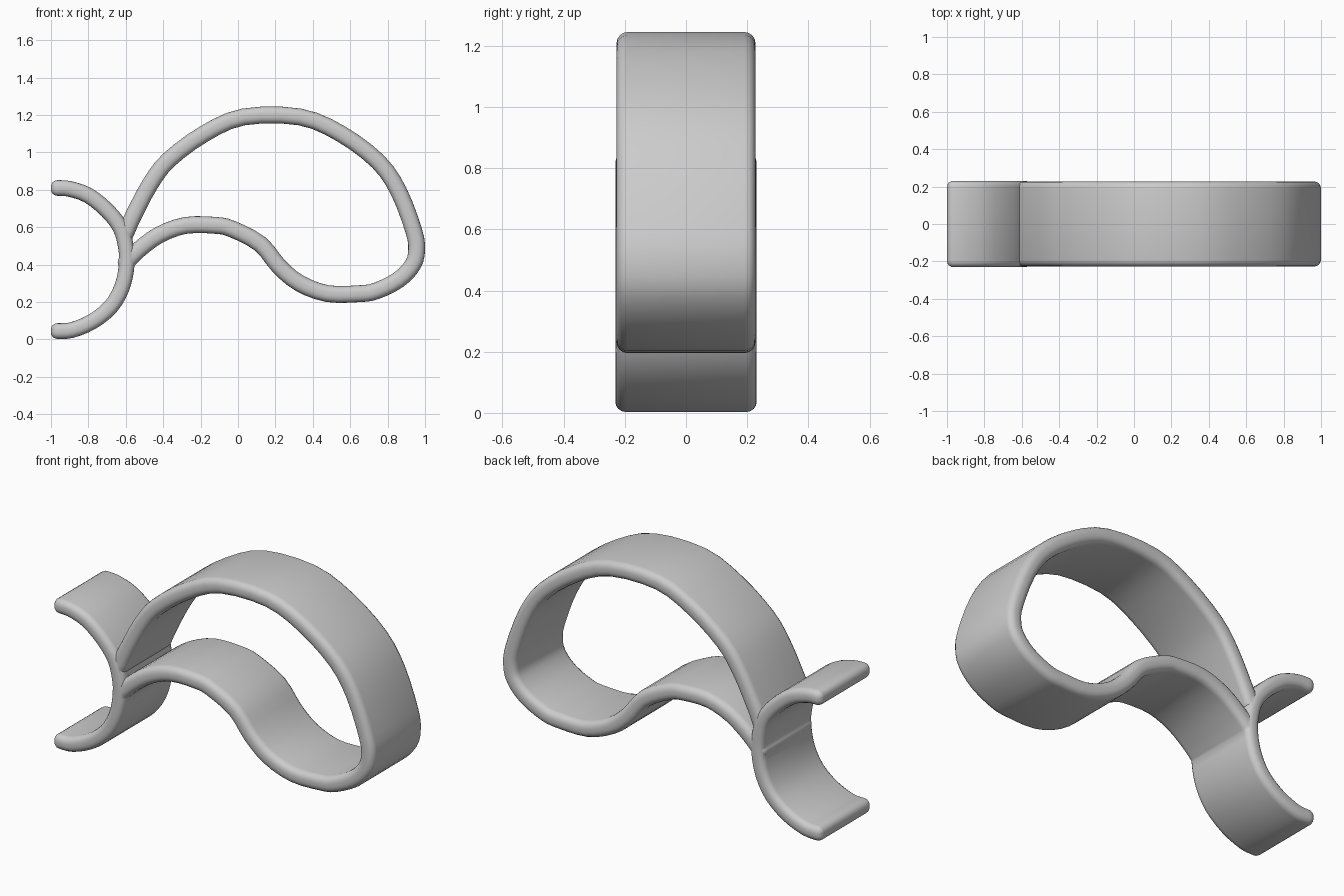
import bpy
import bmesh
from math import sin, cos, pi, sqrt, radians
from mathutils import Vector

default_cube = bpy.data.objects.get("Cube")
if default_cube:
    bpy.data.objects.remove(default_cube, do_unlink=True)

# Single grey finish
grey = bpy.data.materials.new("light grey")
grey.use_nodes = True
colour = (0.6, 0.6, 0.6, 1)
grey.diffuse_color = colour
grey.node_tree.nodes["Principled BSDF"].inputs["Base Color"].default_value = colour


def smooth_path(points, steps=3):
    """Catmull-Rom path through the (x, z) control points."""
    pts = [Vector(p) for p in points]
    pts = [2 * pts[0] - pts[1]] + pts + [2 * pts[-1] - pts[-2]]
    path = []
    for a, b, c, d in zip(pts, pts[1:], pts[2:], pts[3:]):
        for i in range(steps):
            t = i / steps
            path.append(b + (c - a) * t / 2
                        + (2 * a - 5 * b + 4 * c - d) * t * t / 2
                        + (3 * b - a - 3 * c + d) * t ** 3 / 2)
    return path + [pts[-2]]


def section(half_width, half_thick, radius, corner_steps=4):
    """Rounded rectangle as (across, depth) pairs."""
    out = []
    for quarter, (sx, sy) in enumerate(((1, 1), (-1, 1), (-1, -1), (1, -1))):
        for i in range(corner_steps + 1):
            a = (quarter + i / corner_steps) * pi / 2
            out.append((sx * (half_thick - radius) + radius * cos(a),
                        sy * (half_width - radius) + radius * sin(a)))
    return out


def ribbon(name, points, half_width, half_thick):
    """Sweep a rounded strip along a path, with rounded ends."""
    path = smooth_path(points)
    count = len(path)
    stations = []
    for i, p in enumerate(path):
        tangent = (path[min(i + 1, count - 1)] - path[max(i - 1, 0)]).normalized()
        stations.append((p, tangent, 0))
    radius = half_thick * 0.85
    caps = []
    for angle in (20, 45, 65, 85):
        a = radians(angle)
        caps.append((radius * sin(a), radius * (1 - cos(a))))
    first, last = stations[0], stations[-1]
    head = [(first[0] - first[1] * d, first[1], inset) for d, inset in reversed(caps)]
    tail = [(last[0] + last[1] * d, last[1], inset) for d, inset in caps]

    bm = bmesh.new()
    rings = []
    for p, t, inset in head + stations + tail:
        outline = section(half_width - inset, half_thick - inset,
                          max(half_thick * 0.8 - inset, half_thick * 0.08))
        rings.append([bm.verts.new((p.x - t.y * u, v, p.y + t.x * u))
                      for u, v in outline])
    n = len(rings[0])
    for r, s in zip(rings, rings[1:]):
        for i in range(n):
            j = (i + 1) % n
            bm.faces.new((r[i], r[j], s[j], s[i]))
    bm.faces.new(rings[0])
    bm.faces.new(rings[-1])
    bmesh.ops.recalc_face_normals(bm, faces=bm.faces)
    mesh = bpy.data.meshes.new(name)
    bm.to_mesh(mesh)
    bm.free()
    mesh.materials.append(grey)
    obj = bpy.data.objects.new(name, mesh)
    bpy.context.collection.objects.link(obj)
    return obj


# Body loop: over the back, round the head, along the belly to the tail stem
body_points = [
    (-.6, .57), (-.56, .66), (-.47, .83), (-.37, .96), (-.18, 1.1), (.03, 1.19),
    (.33, 1.19), (.55, 1.1), (.75, .95), (.86, .79), (.94, .58), (.955, .48),
    (.935, .4), (.86, .32), (.74, .26), (.65, .245), (.48, .245), (.33, .3),
    (.22, .39), (.12, .51), (-.03, .59), (-.12, .61), (-.28, .61), (-.42, .56),
    (-.53, .48), (-.6, .41)]
# Tail: upper fluke, stem, lower fluke
tail_points = [
    (-.965, .81), (-.9, .805), (-.8, .77), (-.7, .69), (-.63, .6), (-.6, .5),
    (-.595, .4), (-.62, .28), (-.68, .175), (-.78, .095), (-.89, .05), (-.965, .045)]

body = ribbon("body_loop", body_points, .227, .045)
tail = ribbon("tail_flukes", tail_points, .231, .042)

# Fuse the two strips into one continuous surface
fuse = body.modifiers.new("fuse_tail", 'BOOLEAN')
fuse.operation = 'UNION'
fuse.solver = 'EXACT'
fuse.use_self = True
fuse.object = tail
bpy.ops.object.select_all(action='DESELECT')
bpy.context.view_layer.objects.active = body
body.select_set(True)
bpy.ops.object.modifier_apply(modifier=fuse.name)
bpy.data.objects.remove(tail, do_unlink=True)
body.name = "ribbon_outline"
bpy.ops.object.shade_smooth_by_angle(angle=radians(40))
